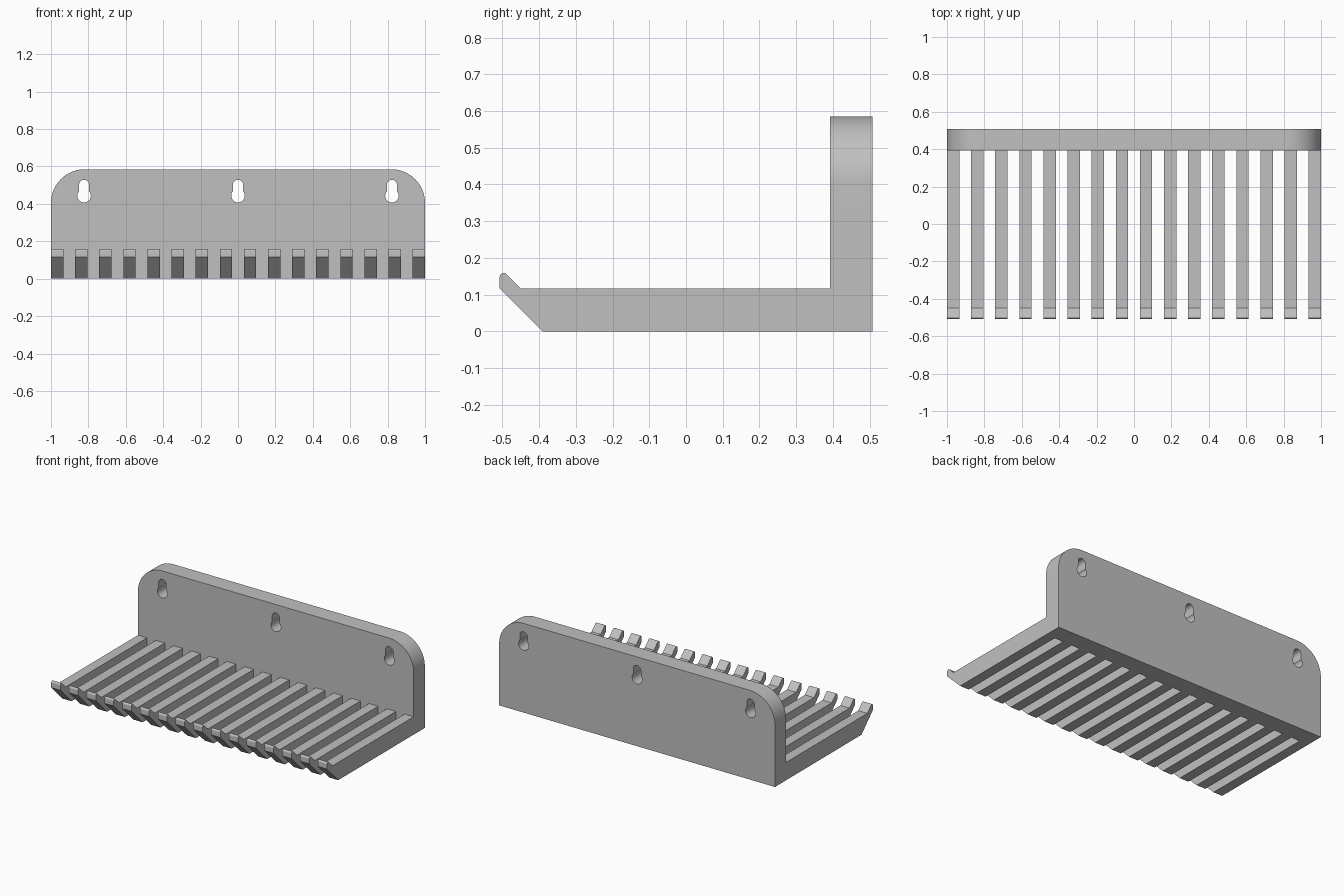
import bpy
import bmesh
from math import cos, sin, radians, pi, sqrt, asin
from mathutils import Matrix

cube = bpy.data.objects.get("Cube")
if cube:
    bpy.data.objects.remove(cube)

# Single flat material
grey = bpy.data.materials.new("light_grey")
grey.use_nodes = True
colour = (0.53, 0.53, 0.53, 1)
grey.diffuse_color = colour
grey.node_tree.nodes["Principled BSDF"].inputs["Base Color"].default_value = colour

HALF_DEPTH, HEIGHT = 0.507, 0.585
PLATE_FRONT = 0.392


def arc(cx, cy, r, start, end, steps):
    """Points on an arc, angles in degrees."""
    angles = [radians(start + (end - start) * i / steps) for i in range(steps + 1)]
    return [(cx + r * cos(a), cy + r * sin(a)) for a in angles]


def extruded_outline(name, outlines, depth, matrix):
    """Fill closed outlines (inner ones become holes), extrude and convert to a mesh."""
    curve = bpy.data.curves.new(name, "CURVE")
    curve.dimensions = "2D"
    curve.fill_mode = "BOTH"
    curve.extrude = depth / 2
    for points in outlines:
        spline = curve.splines.new("POLY")
        spline.points.add(len(points) - 1)
        for p, (u, v) in zip(spline.points, points):
            p.co = (u, v, 0, 1)
        spline.use_cyclic_u = True
    obj = bpy.data.objects.new(name, curve)
    bpy.context.collection.objects.link(obj)
    bpy.ops.object.select_all(action="DESELECT")
    obj.select_set(True)
    bpy.context.view_layer.objects.active = obj
    bpy.ops.object.convert(target="MESH")
    obj = bpy.context.object
    obj.name = name
    bm = bmesh.new()
    bm.from_mesh(obj.data)
    bmesh.ops.remove_doubles(bm, verts=bm.verts, dist=1e-5)
    bmesh.ops.transform(bm, matrix=matrix, verts=bm.verts)
    bmesh.ops.recalc_face_normals(bm, faces=bm.faces)
    bm.to_mesh(obj.data)
    bm.free()
    obj.data.materials.clear()
    obj.data.materials.append(grey)
    bpy.ops.object.shade_smooth_by_angle(angle=radians(30))
    return obj


def keyhole(cx):
    """Round hole with a narrower round-ended slot above it."""
    r, slot, low, high = 0.036, 0.027, 0.444, 0.502
    side = asin(slot / r) * 180 / pi
    return (arc(cx, low, r, 90 + side, 450 - side, 28)
            + arc(cx, high, slot, 0, 180, 14))


# Back plate with rounded top corners and three keyholes
R = 0.18
plate = [(-1, 0), (1, 0)]
plate += arc(1 - R, HEIGHT - R, R, 0, 90, 20)
plate += arc(R - 1, HEIGHT - R, R, 90, 180, 20)
thickness = HALF_DEPTH - PLATE_FRONT
stand_up = (Matrix.Translation((0, PLATE_FRONT + thickness / 2, 0))
            @ Matrix.Rotation(pi / 2, 4, "X"))
extruded_outline("back_plate", [plate] + [keyhole(x) for x in (-0.823, 0, 0.823)],
                 thickness, stand_up)

# Tooth side profile in (y, z): bar with chamfered nose and rounded raised lip
lip = 0.0106
tooth = [(PLATE_FRONT, 0), (PLATE_FRONT, 0.117), (-0.45, 0.117)]
tooth += arc(lip - HALF_DEPTH, 0.159 - lip, lip, 45, 180, 10)
tooth += [(-HALF_DEPTH, 0.117), (-0.39, 0)]
COUNT, WIDTH = 16, 0.066
PITCH = (2 - WIDTH) / (COUNT - 1)
# Maps profile u, v and depth to y, z and x
sideways = Matrix(((0, 0, 1, 0), (1, 0, 0, 0), (0, 1, 0, 0), (0, 0, 0, 1)))
first = extruded_outline("tooth_1", [tooth], WIDTH, sideways)
first.location.x = -1 + WIDTH / 2

# Row of identical teeth sharing one mesh
for i in range(1, COUNT):
    copy = bpy.data.objects.new(f"tooth_{i + 1}", first.data)
    copy.location.x = first.location.x + i * PITCH
    bpy.context.collection.objects.link(copy)
